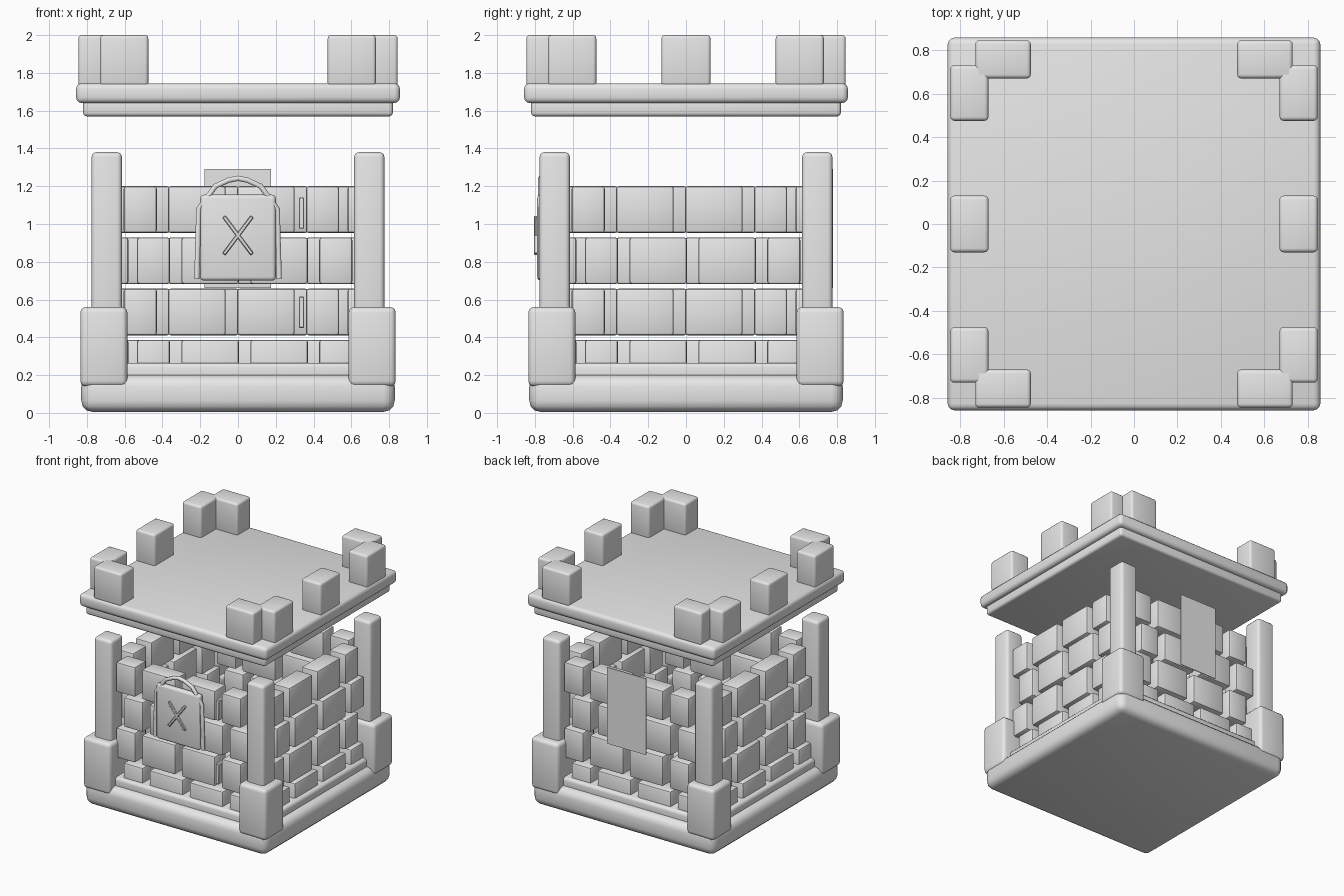
import bpy
import bmesh
from math import atan2, hypot, pi
from mathutils import Matrix, Vector

cube = bpy.data.objects.get("Cube")
if cube:
    bpy.data.objects.remove(cube, do_unlink=True)

stone = bpy.data.materials.new("plain_grey")
stone.use_nodes = True
stone.diffuse_color = (0.8, 0.8, 0.8, 1)
stone.node_tree.nodes["Principled BSDF"].inputs["Base Color"].default_value = (0.8, 0.8, 0.8, 1)


def block(name, lo, hi, bevel=0.0, segments=3, turn=None):
    """Box between two corners with rounded edges, optionally transformed."""
    lo, hi = Vector(lo), Vector(hi)
    bm = bmesh.new()
    bmesh.ops.create_cube(bm, size=1)
    bmesh.ops.scale(bm, vec=hi - lo, verts=bm.verts)
    bmesh.ops.translate(bm, vec=(lo + hi) / 2, verts=bm.verts)
    if bevel:
        bmesh.ops.bevel(bm, geom=bm.edges[:], offset=bevel, segments=segments,
                        profile=0.5, affect='EDGES')
    if turn:
        bm.transform(turn)
    mesh = bpy.data.meshes.new(name)
    bm.to_mesh(mesh)
    bm.free()
    mesh.materials.append(stone)
    obj = bpy.data.objects.new(name, mesh)
    bpy.context.collection.objects.link(obj)
    return obj


def slab(name, half, z0, z1, bevel):
    return block(name, (-half, -half, z0), (half, half, z1), bevel)


# Base, step and floating roof
slab("base", 0.83, 0.005, 0.2, 0.06)
slab("base_step", 0.765, 0.15, 0.265, 0.025)
slab("roof_underside", 0.82, 1.57, 1.66, 0.02)
slab("roof_slab", 0.857, 1.64, 1.745, 0.03)

# Each corner: post, foot block and a pair of battlements
for sx in (-1, 1):
    for sy in (-1, 1):
        corner = Matrix.Diagonal((sx, sy, 1, 1))

        def corner_block(name, lo, hi, bevel):
            a, b = corner @ Vector(lo), corner @ Vector(hi)
            block(name, [min(p) for p in zip(a, b)], [max(p) for p in zip(a, b)], bevel)

        corner_block("corner_post", (0.615, 0.615, 0.2), (0.775, 0.775, 1.38), 0.025)
        corner_block("corner_foot", (0.585, 0.585, 0.14), (0.835, 0.835, 0.56), 0.03)
        corner_block("battlement_x", (0.475, 0.67, 1.73), (0.73, 0.845, 2), 0.018)
        corner_block("battlement_y", (0.67, 0.475, 1.73), (0.845, 0.73, 2), 0.018)
    x = sx * 0.757
    block("battlement_middle", (x - 0.088, -0.13, 1.73), (x + 0.088, 0.13, 2), 0.018)

# Four brick walls, rows shifted alternately
widths = (0.175, 0.305, 0.305, 0.175)
for side in range(4):
    spin = Matrix.Rotation(side * pi / 2, 4, 'Z')
    for row in range(4):
        z = 0.14 + row * 0.271
        x = -0.605 if row % 2 else -0.535
        for width in widths:
            block("wall_brick", (x, -0.73, z), (x + width, -0.58, z + 0.247),
                  0.014, 2, spin)
            x += width + 0.06

# Back plate
block("back_plate", (-0.178, 0.772, 0.66), (0.175, 0.779, 1.29))

# Front plaque with crossed strips
block("plaque", (-0.2, -0.788, 0.7), (0.2, -0.735, 1.155), 0.02)
for s in (-1, 1):
    turn = Matrix.Translation((0, -0.795, 0.94)) @ Matrix.Rotation(-s * atan2(0.2, 0.15), 4, 'Y')
    half = hypot(0.15, 0.2) / 2
    block("plaque_cross", (-half, -0.01, -0.01), (half, 0.01, 0.01), 0.004, 1, turn)

# Band running round the plaque and over its top
half_band = [(0.218, 0.71), (0.208, 1.08), (0.12, 1.2), (0.05, 1.232)]
points = [(-x, z) for x, z in half_band] + [(0, 1.242)] + [(x, z) for x, z in reversed(half_band)]
curve = bpy.data.curves.new("plaque_band", 'CURVE')
curve.dimensions = '3D'
curve.bevel_depth = 0.016
curve.bevel_resolution = 1
curve.use_fill_caps = True
spline = curve.splines.new('POLY')
spline.points.add(len(points) - 1)
for point, (x, z) in zip(spline.points, points):
    point.co = (x, -0.768, z, 1)
curve.materials.append(stone)
bpy.context.collection.objects.link(bpy.data.objects.new("plaque_band", curve))

# Small latches in the front joints
for z in (0.45, 0.975):
    block("latch", (0.322, -0.75, z), (0.35, -0.66, z + 0.165), 0.004, 1)

# Rounded edges shade smoothly
for obj in bpy.context.collection.objects:
    if obj.type == 'MESH' and stone.name in obj.data.materials:
        obj.select_set(True)
        bpy.context.view_layer.objects.active = obj
bpy.ops.object.shade_smooth_by_angle(angle=0.7)
